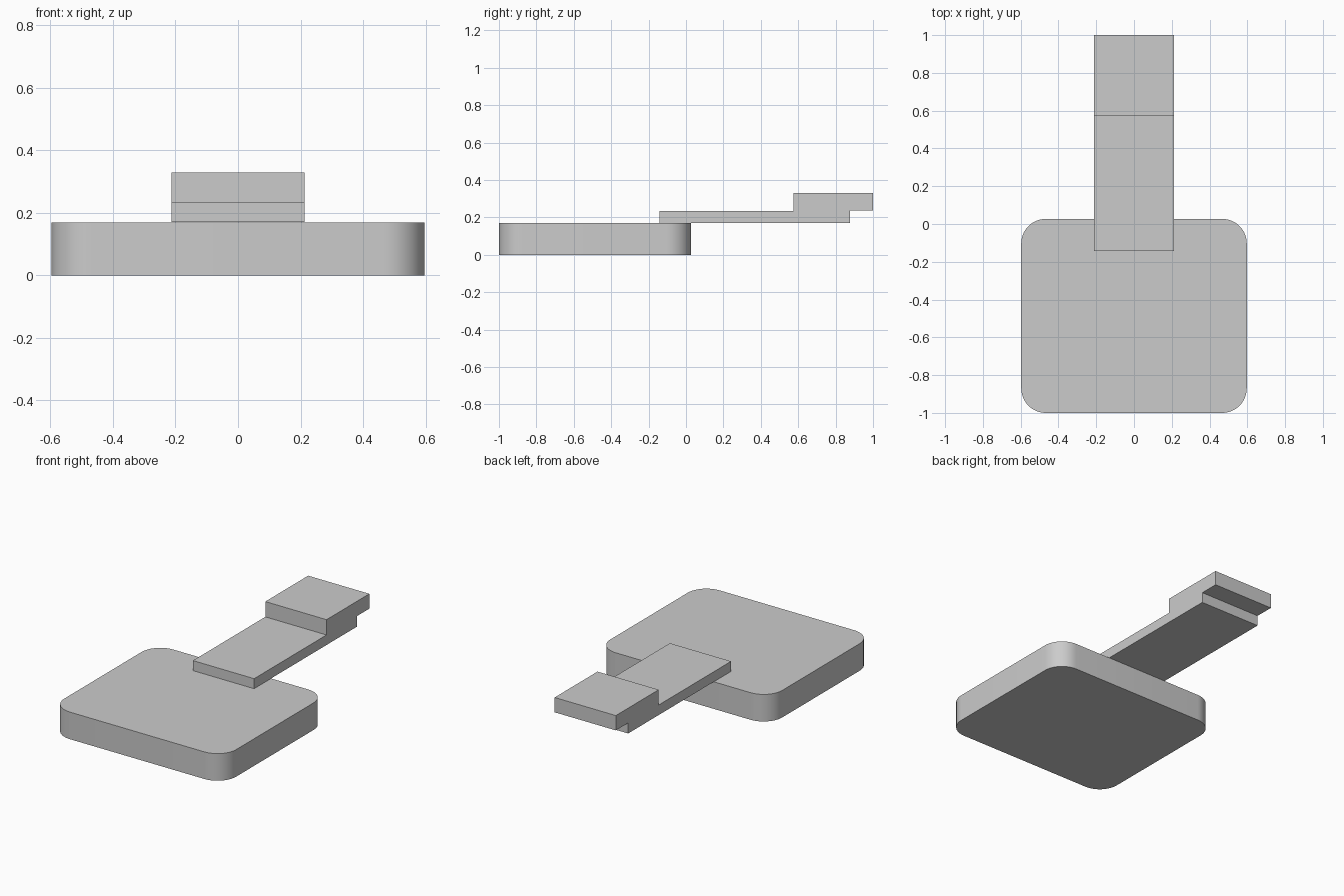
import bpy
import bmesh
import math
from mathutils import Vector

cube = bpy.data.objects.get("Cube")
if cube:
    bpy.data.objects.remove(cube, do_unlink=True)

# One plain grey for the whole model
GREY = (0.6, 0.6, 0.6, 1.0)
grey = bpy.data.materials.new("plain grey")
grey.use_nodes = True
grey.diffuse_color = GREY
grey.node_tree.nodes["Principled BSDF"].inputs["Base Color"].default_value = GREY


def extrude_profile(name, points, direction):
    """Extrude a closed flat outline into a solid."""
    bm = bmesh.new()
    face = bm.faces.new([bm.verts.new(p) for p in points])
    result = bmesh.ops.extrude_face_region(bm, geom=[face], use_keep_orig=True)
    moved = [g for g in result["geom"] if isinstance(g, bmesh.types.BMVert)]
    bmesh.ops.translate(bm, verts=moved, vec=Vector(direction))
    bmesh.ops.recalc_face_normals(bm, faces=bm.faces)
    mesh = bpy.data.meshes.new(name)
    bm.to_mesh(mesh)
    bm.free()
    mesh.materials.append(grey)
    obj = bpy.data.objects.new(name, mesh)
    bpy.context.collection.objects.link(obj)
    return obj


def rounded_rectangle(x0, x1, y0, y1, radius, steps=12):
    """Outline with four rounded corners, anticlockwise."""
    centres = [(x1 - radius, y1 - radius), (x0 + radius, y1 - radius),
               (x0 + radius, y0 + radius), (x1 - radius, y0 + radius)]
    points = []
    for corner, (cx, cy) in enumerate(centres):
        for i in range(steps + 1):
            a = math.pi / 2 * (corner + i / steps)
            points.append((cx + radius * math.cos(a), cy + radius * math.sin(a), 0))
    return points


# Wide base slab with rounded corners
base = extrude_profile("base_slab", rounded_rectangle(-0.597, 0.597, -1, 0.027, 0.13),
                       (0, 0, 0.17))
bpy.context.view_layer.objects.active = base
base.select_set(True)
bpy.ops.object.shade_smooth_by_angle(angle=math.radians(30))
base.select_set(False)

# Flat arm with a raised block that overhangs its back end
ARM_LEFT, ARM_RIGHT = 0.212, -0.213
side = [(-0.143, 0.171), (0.878, 0.171), (0.878, 0.237), (1, 0.237),
        (1, 0.33), (0.575, 0.33), (0.575, 0.234), (-0.143, 0.234)]
extrude_profile("stepped_arm", [(ARM_RIGHT, y, z) for y, z in side],
                (ARM_LEFT - ARM_RIGHT, 0, 0))
